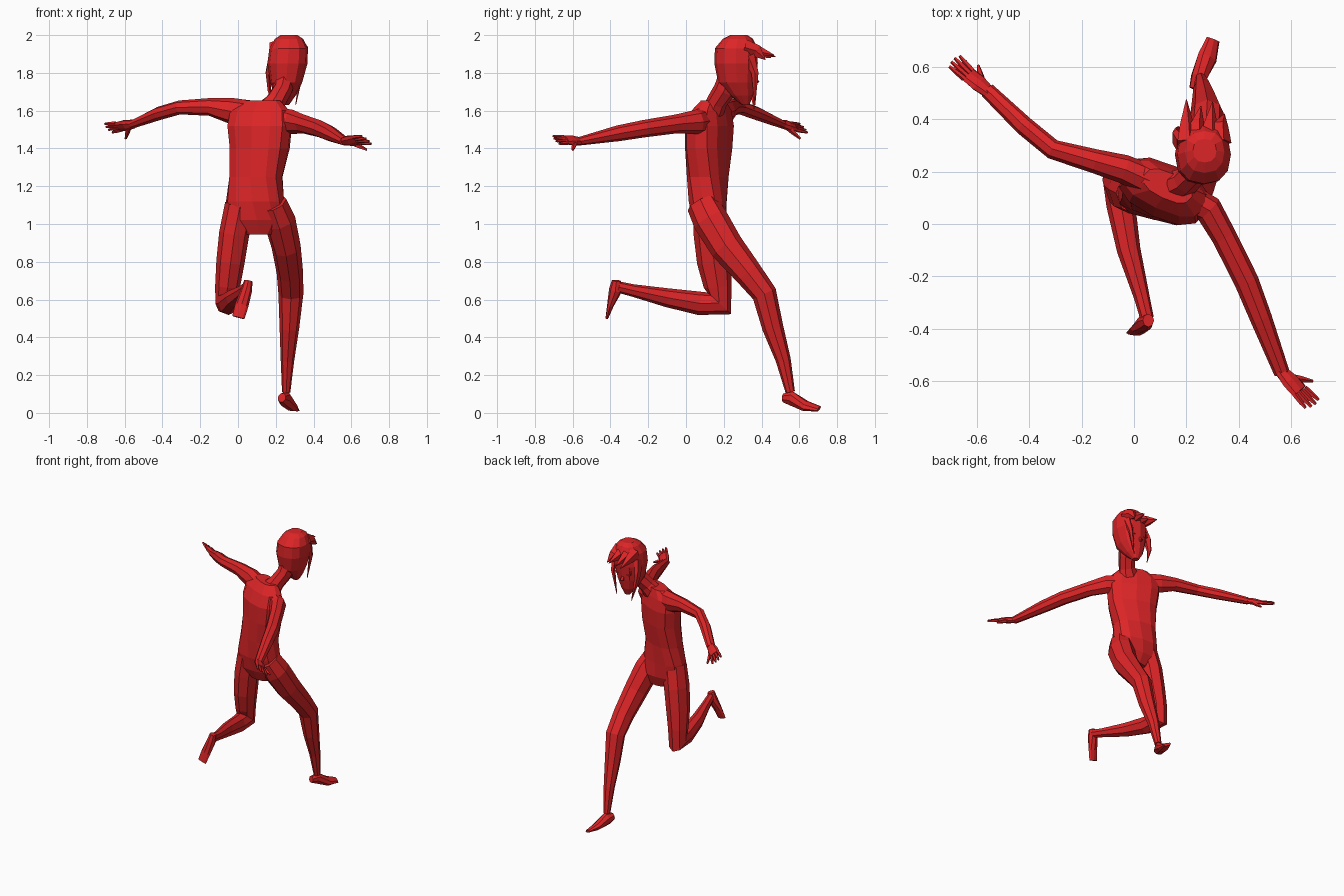
import bpy, bmesh, math
from mathutils import Vector

red = bpy.data.materials.new("red")
red.diffuse_color = (0.72, 0.018, 0.02, 1)


def finish(name, bm):
    bmesh.ops.recalc_face_normals(bm, faces=bm.faces)
    me = bpy.data.meshes.new(name)
    bm.to_mesh(me)
    bm.free()
    me.materials.append(red)
    ob = bpy.data.objects.new(name, me)
    bpy.context.collection.objects.link(ob)
    return ob


def loft(name, rings, side=(1, 0, 0), n=8, power=1.0, level=False):
    """Skin rings (x, y, z, half width, half depth[, yaw]) into a closed tube."""
    bm = bmesh.new()
    c = [Vector(r[:3]) for r in rings]
    loops = []
    for i, r in enumerate(rings):
        t = Vector((0, 0, 1))
        if not level:
            t = Vector()
            if i > 0:
                t += (c[i] - c[i - 1]).normalized()
            if i < len(c) - 1:
                t += (c[i + 1] - c[i]).normalized()
            t.normalize()
        s = Vector(side)
        if len(r) > 5:
            a = math.radians(r[5])
            s = Vector((math.cos(a), math.sin(a), 0))
        u = (s - t * s.dot(t)).normalized()
        v = t.cross(u)
        loop = []
        for k in range(n):
            a = 2 * math.pi * k / n
            p, q = math.cos(a), math.sin(a)
            p = math.copysign(abs(p) ** power, p)
            q = math.copysign(abs(q) ** power, q)
            loop.append(bm.verts.new(c[i] + u * p * r[3] + v * q * r[4]))
        loops.append(loop)
    for a, b in zip(loops, loops[1:]):
        for k in range(n):
            bm.faces.new((a[k], a[(k + 1) % n], b[(k + 1) % n], b[k]))
    bm.faces.new(loops[0])
    bm.faces.new(loops[-1])
    return finish(name, bm)


# Torso, twisting from the hips to the shoulders
loft("torso", [
    (0.11, 0.13, 0.945, 0.08, 0.06, 0), (0.10, 0.125, 1.02, 0.155, 0.09, 0),
    (0.09, 0.115, 1.12, 0.155, 0.10, -8), (0.095, 0.115, 1.25, 0.145, 0.10, -18),
    (0.115, 0.12, 1.40, 0.165, 0.105, -25), (0.115, 0.125, 1.52, 0.18, 0.105, -25),
    (0.115, 0.135, 1.60, 0.17, 0.08, -25), (0.13, 0.145, 1.655, 0.10, 0.05, -25),
], n=12, power=0.8, level=True)

# Neck and head (the face looks toward +y)
loft("neck", [(0.16, 0.14, 1.59, 0.08, 0.06), (0.20, 0.165, 1.65, 0.055, 0.055),
              (0.235, 0.205, 1.71, 0.052, 0.06), (0.25, 0.24, 1.79, 0.06, 0.065)])
loft("head", [
    (0.25, 0.315, 1.63, 0.02, 0.02), (0.25, 0.295, 1.68, 0.055, 0.06),
    (0.255, 0.27, 1.75, 0.085, 0.10), (0.262, 0.265, 1.85, 0.106, 0.115),
    (0.268, 0.265, 1.93, 0.102, 0.112), (0.27, 0.275, 1.98, 0.075, 0.08),
    (0.27, 0.28, 2.0, 0.045, 0.045)], n=12, power=0.85, level=True)
loft("nose", [(0.255, 0.35, 1.79, 0.01, 0.01), (0.255, 0.375, 1.755, 0.014, 0.016),
              (0.255, 0.35, 1.74, 0.008, 0.006)], n=5)
for label, x in (("left", 0.212), ("right", 0.302)):
    bpy.ops.mesh.primitive_torus_add(location=(x, 0.362, 1.81), rotation=(math.pi / 2, 0, 0),
                                     major_radius=0.022, minor_radius=0.005,
                                     major_segments=10, minor_segments=4)
    eye = bpy.context.object
    eye.name = label + "_eye_rim"
    eye.data.materials.append(red)

# Hair: pointed fringe and two hanging locks
for x, tip in ((0.20, (0.20, 0.475, 1.885)), (0.24, (0.255, 0.45, 1.88)),
               (0.29, (0.30, 0.465, 1.895)), (0.33, (0.345, 0.42, 1.87))):
    loft("fringe_spike", [(x, 0.31, 1.935, 0.042, 0.045), (x, 0.375, 1.915, 0.03, 0.035),
                          (*tip, 0.002, 0.002)], n=5)
loft("left_hair_lock", [(0.18, 0.30, 1.89, 0.02, 0.04), (0.158, 0.33, 1.80, 0.014, 0.035),
                        (0.165, 0.355, 1.71, 0.01, 0.02), (0.19, 0.36, 1.61, 0.002, 0.002)], n=5)
loft("right_hair_lock", [(0.34, 0.33, 1.89, 0.02, 0.035), (0.335, 0.365, 1.80, 0.012, 0.02),
                         (0.305, 0.365, 1.63, 0.002, 0.002)], n=5)

# Arms
Z = (0, 0, 1)
loft("left_arm", [
    (0.06, 0.165, 1.585, 0.07, 0.06), (-0.04, 0.21, 1.60, 0.068, 0.055),
    (-0.15, 0.24, 1.62, 0.047, 0.046), (-0.31, 0.285, 1.617, 0.037, 0.038),
    (-0.42, 0.375, 1.585, 0.036, 0.037), (-0.56, 0.51, 1.527, 0.022, 0.03)], side=Z)
loft("right_arm", [
    (0.20, 0.10, 1.55, 0.07, 0.06), (0.285, 0.055, 1.54, 0.065, 0.055),
    (0.345, -0.05, 1.53, 0.05, 0.048), (0.43, -0.22, 1.505, 0.046, 0.047),
    (0.485, -0.36, 1.48, 0.042, 0.042), (0.565, -0.57, 1.437, 0.022, 0.03)], side=Z)


def hand(name, wrist, palm, tip_a, tip_b, thumb):
    """Flat palm, four fingers fanned between two tips, and a thumb."""
    w, p, a, b, th = map(Vector, (wrist, palm, tip_a, tip_b, thumb))
    spread = (b - a).normalized()
    loft(name + "_palm", [(*w, 0.026, 0.02), (*w.lerp(p, 0.5), 0.038, 0.022),
                          (*p, 0.038, 0.014)], side=spread)
    for k in range(4):
        f = k / 3
        root = p + spread * (f - 0.5) * 0.056
        tip = a.lerp(b, f) + (p - w).normalized() * (0.008 if k in (1, 2) else 0)
        loft(name + "_finger", [(*root, 0.011, 0.011), (*root.lerp(tip, 0.6), 0.010, 0.009),
                                (*tip, 0.006, 0.006)], side=spread, n=5)
    root = w.lerp(p, 0.3)
    loft(name + "_thumb", [(*root, 0.016, 0.016), (*root.lerp(th, 0.55), 0.013, 0.013),
                           (*th, 0.006, 0.006)], side=spread, n=5)


hand("left_hand", (-0.55, 0.50, 1.53), (-0.632, 0.57, 1.515),
     (-0.705, 0.602, 1.53), (-0.665, 0.642, 1.485), (-0.595, 0.605, 1.452))
hand("right_hand", (0.56, -0.56, 1.438), (0.632, -0.638, 1.445),
     (0.705, -0.672, 1.425), (0.655, -0.703, 1.465), (0.682, -0.60, 1.392))

# Legs: the left one is folded back, the right one reaches forward
loft("left_leg", [
    (0.01, 0.12, 1.10, 0.08, 0.085), (-0.02, 0.135, 0.95, 0.08, 0.095),
    (-0.04, 0.148, 0.80, 0.075, 0.09), (-0.055, 0.168, 0.67, 0.066, 0.074),
    (-0.06, 0.175, 0.58, 0.06, 0.085), (-0.05, 0.07, 0.58, 0.055, 0.062),
    (-0.02, -0.10, 0.61, 0.045, 0.05), (0.03, -0.28, 0.648, 0.03, 0.033),
    (0.05, -0.36, 0.667, 0.026, 0.03)])
loft("right_leg", [
    (0.185, 0.085, 1.11, 0.075, 0.085), (0.22, 0.13, 1.02, 0.085, 0.095),
    (0.255, 0.215, 0.88, 0.077, 0.09), (0.275, 0.33, 0.74, 0.07, 0.075),
    (0.28, 0.415, 0.63, 0.066, 0.066), (0.272, 0.46, 0.45, 0.052, 0.056),
    (0.262, 0.515, 0.28, 0.036, 0.04), (0.255, 0.552, 0.11, 0.022, 0.025)])

# Feet
loft("left_foot", [
    (0.055, -0.368, 0.70, 0.022, 0.025), (0.045, -0.373, 0.65, 0.03, 0.035),
    (0.02, -0.40, 0.57, 0.036, 0.018), (0.002, -0.418, 0.505, 0.033, 0.008)])
loft("right_foot", [
    (0.232, 0.515, 0.08, 0.022, 0.025), (0.248, 0.56, 0.075, 0.03, 0.042),
    (0.28, 0.635, 0.035, 0.04, 0.026), (0.302, 0.705, 0.022, 0.028, 0.01)],
    side=(0.9, 0, -0.42))
